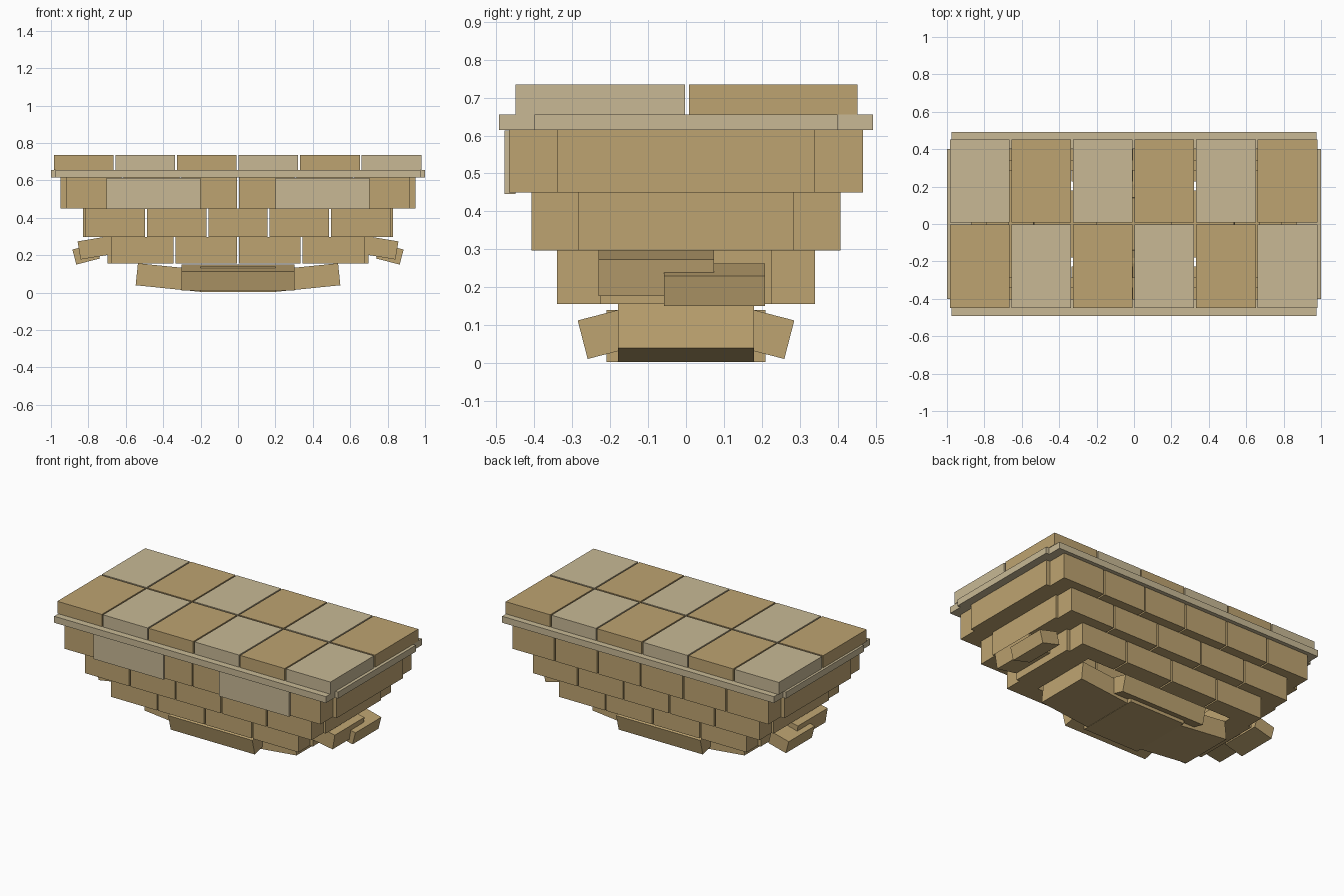
import bpy
from math import radians
from mathutils import Matrix

cube = bpy.data.objects.get("Cube")
if cube:
    bpy.data.objects.remove(cube, do_unlink=True)


def material(name, rgb):
    mat = bpy.data.materials.new(name)
    mat.use_nodes = True
    mat.diffuse_color = (*rgb, 1)
    mat.node_tree.nodes["Principled BSDF"].inputs["Base Color"].default_value = (*rgb, 1)
    return mat


TAN = material("tan_stone", (0.515, 0.371, 0.165))
PALE = material("pale_stone", (0.578, 0.485, 0.302))


def block(name, centre, size, mat=TAN, axis="X", angle=0):
    """Flat-faced box, optionally tilted about one axis."""
    x, y, z = (s / 2 for s in size)
    corners = [(i * x, j * y, k * z) for i in (-1, 1) for j in (-1, 1) for k in (-1, 1)]
    faces = [(0, 1, 3, 2), (4, 6, 7, 5), (0, 4, 5, 1), (2, 3, 7, 6), (0, 2, 6, 4), (1, 5, 7, 3)]
    mesh = bpy.data.meshes.new(name)
    mesh.from_pydata(corners, [], faces)
    mesh.transform(Matrix.Rotation(radians(angle), 4, axis))
    mesh.materials.append(mat)
    obj = bpy.data.objects.new(name, mesh)
    obj.location = centre
    bpy.context.collection.objects.link(obj)
    return obj


def span(name, x, y, z, mat=TAN):
    """Box given by its limits on each axis."""
    limits = (x, y, z)
    return block(name, [(a + b) / 2 for a, b in limits], [b - a for a, b in limits], mat)


def course(name, count, half_x, side_x, half_y, inner_y, z):
    """Ring of bricks: a row front and back, one long block on each side."""
    width = 2 * half_x / count
    for s, place in ((-1, "front"), (1, "back")):
        y = sorted((s * half_y, s * inner_y))
        for i in range(count):
            x = -half_x + i * width
            span(f"{name}_{place}_brick", (x + 0.005, x + width - 0.005), y, z)
    for s, place in ((-1, "right"), (1, "left")):
        x = sorted((s * side_x, s * (side_x - 0.16)))
        span(f"{name}_{place}_block", x, (-inner_y, inner_y), z)


# Stepped brick courses, widest at the top
course("upper_course", 6, 0.925, 0.948, 0.467, 0.34, (0.45, 0.614))
course("middle_course", 5, 0.82, 0.83, 0.408, 0.285, (0.297, 0.449))
course("lower_course", 4, 0.68, 0.697, 0.341, 0.226, (0.155, 0.296))

# Rim boards under the paving
for s in (-1, 1):
    span("long_rim_board", (-0.977, 0.977), sorted((s * 0.4, s * 0.493)), (0.614, 0.656), PALE)
    span("short_rim_board", sorted((s * 0.87, s)), (-0.4, 0.4), (0.614, 0.656), PALE)
    # Pale facing stones on the front
    span("front_facing_stone", sorted((s * 0.2, s * 0.703)), (-0.479, -0.45), (0.446, 0.613), PALE)

# Checkered paving slabs
for row, y in enumerate(((-0.45, -0.003), (0.008, 0.453))):
    for col in range(6):
        x = -0.985 + col * 0.329
        span("paving_slab", (x, x + 0.32), y, (0.656, 0.735), PALE if (row + col) % 2 else TAN)

# Keel: a central stone with tilted stones around it
span("keel_stone", (-0.2, 0.2), (-0.21, 0.21), (0.002, 0.139))
for s in (-1, 1):
    block("keel_end_stone", (s * 0.367, 0, 0.08), (0.35, 0.36, 0.118), TAN, "Y", -s * 5.8)
    block("keel_side_stone", (0, s * 0.2, 0.08), (0.605, 0.15, 0.105), TAN, "X", -s * 14.5)
    # Loose stones hanging off each end
    block("inner_loose_stone", (s * 0.766, -0.078, 0.239), (0.17, 0.305, 0.098), TAN, "Y", s * 9.5)
    block("outer_loose_stone", (s * 0.812, 0.075, 0.206), (0.13, 0.267, 0.083), TAN, "Y", s * 14.5)
